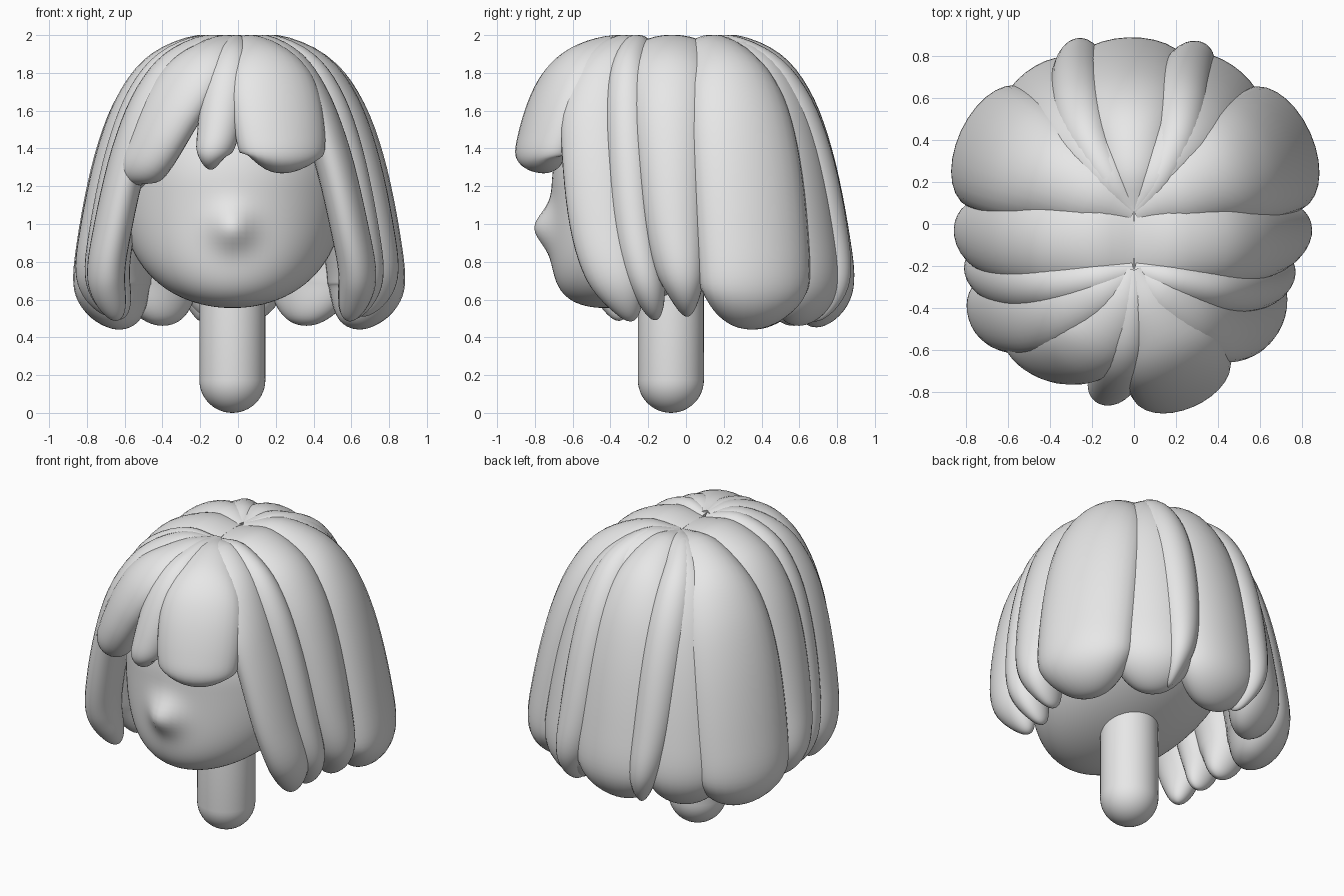
import bpy, bmesh
from math import sin, cos, pi, radians, exp, sqrt
from mathutils import Vector

cube = bpy.data.objects.get("Cube")
if cube:
    bpy.data.objects.remove(cube, do_unlink=True)

grey = bpy.data.materials.new("plain grey")
grey.use_nodes = True
grey.diffuse_color = (0.8, 0.8, 0.8, 1)
grey.node_tree.nodes["Principled BSDF"].inputs["Base Color"].default_value = (0.8, 0.8, 0.8, 1)


def finish(name, bm):
    bmesh.ops.recalc_face_normals(bm, faces=bm.faces)
    mesh = bpy.data.meshes.new(name)
    bm.to_mesh(mesh)
    bm.free()
    obj = bpy.data.objects.new(name, mesh)
    mesh.materials.append(grey)
    bpy.context.collection.objects.link(obj)
    bpy.ops.object.select_all(action='DESELECT')
    obj.select_set(True)
    bpy.context.view_layer.objects.active = obj
    bpy.ops.object.shade_smooth_by_angle(angle=radians(50))


# Head: sphere with full cheeks, a forward jaw and a soft nose bump
bm = bmesh.new()
bmesh.ops.create_uvsphere(bm, u_segments=96, v_segments=64, radius=1)
for v in bm.verts:
    n = v.co.copy()
    low = min(n.z, 0) ** 2
    cheek = 0.6 * (1 + 0.12 * low)
    v.co = Vector((-0.03 + cheek * n.x, -0.05 + 0.66 * n.y - 0.37 * low, 1.2 + 0.645 * n.z))
    if n.y < 0:
        v.co.y -= 0.09 * exp(-((v.co.x + 0.03) ** 2 + (v.co.z - 0.98) ** 2) / 0.012)
finish("head", bm)

# Neck: capsule
bm = bmesh.new()
bmesh.ops.create_uvsphere(bm, u_segments=48, v_segments=24, radius=0.175)
for v in bm.verts:
    v.co += Vector((-0.03, -0.08, 0.85 if v.co.z > 0.001 else 0.175))
finish("neck", bm)

# Shared outline of every lock: distance from the crown, height
OUTLINE = [Vector(p) for p in ((0, 1.97), (0.22, 2.0), (0.47, 1.9), (0.64, 1.7),
                               (0.76, 1.4), (0.85, 1.0), (0.88, 0.7), (0.8, 0.45))]


def outline(t):
    """Smooth curve through the outline points."""
    last = len(OUTLINE) - 1
    i = min(int(t * last), last - 1)
    f = t * last - i
    b, c = OUTLINE[i], OUTLINE[i + 1]
    a = OUTLINE[i - 1] if i else b * 2 - c
    d = OUTLINE[i + 2] if i + 2 <= last else c * 2 - b
    return (b * 2 + (c - a) * f + (a * 2 - b * 5 + c * 4 - d) * f ** 2
            + (b * 3 - a - c * 3 + d) * f ** 3) / 2


def blend(three, t):
    """Quadratic through start, middle and end values."""
    a, b, c = three
    return a * (1 - t) * (1 - 2 * t) + 4 * b * t * (1 - t) + c * t * (2 * t - 1)


def lock(name, crown, turn, width, thick, reach, bottom, flat=False, facing=None,
         steps=44, sides=28):
    low = bottom - 0.04 if flat else bottom

    def point(t):
        r, z = outline(t)
        a = radians(blend(turn, t))
        r *= reach / 0.88
        return Vector((r * cos(a), crown + r * sin(a), 2 - (2 - z) * (2 - low) / 1.55))

    bm = bmesh.new()
    rings = []
    for k in range(steps + 1):
        t = sin(pi / 2 * k / steps)
        a = blend(turn, t)
        if facing is not None:
            a += (facing - a) * min(1, 2 * t)
        a = radians(a)
        tangent = (point(min(t + 0.01, 1)) - point(max(t - 0.01, 0))).normalized()
        side = Vector((-sin(a), cos(a), 0))
        side = (side - tangent * side.dot(tangent)).normalized()
        out = tangent.cross(side)
        tip = sqrt(max(1 - (max(t - 0.8, 0) / 0.2) ** 3, 0.002))
        root = min(1, 0.5 + 2 * t)
        w = max(blend(width, t), 0.02) * tip
        h = thick * tip * root
        centre = point(t) - out * thick * root
        rings.append([bm.verts.new(centre + side * w * cos(2 * pi * s / sides)
                                   + out * h * sin(2 * pi * s / sides)) for s in range(sides)])
    for p, q in zip(rings, rings[1:]):
        for s in range(sides):
            e = (s + 1) % sides
            bm.faces.new((p[s], p[e], q[e], q[s]))
    bm.faces.new(rings[0])
    bm.faces.new(rings[-1])
    if flat:
        cut = bmesh.ops.bisect_plane(bm, geom=bm.verts[:] + bm.edges[:] + bm.faces[:],
                                     plane_co=(0, 0, bottom), plane_no=(0, 0, -1),
                                     clear_outer=True)
        bmesh.ops.holes_fill(bm, edges=[g for g in cut["geom_cut"]
                                        if isinstance(g, bmesh.types.BMEdge)])
    finish(name, bm)


# Side locks, running over the top of the head
MID, BACK, FRONT = -0.07, 0.06, -0.22
lock("side_lock_right", MID, (0, -1, 7), (0.2, 0.2, 0.08), 0.14, 0.85, 0.47)
lock("side_lock_left", MID, (180, 181, 173), (0.2, 0.21, 0.1), 0.14, 0.86, 0.47)

# Back locks: broad ones with cut ends, and two raised narrow ones
lock("back_lock_right", BACK, (24, 24, 24), (0.1, 0.3, 0.28), 0.18, 0.92, 0.43, True)
lock("back_lock_left", BACK, (155, 155, 155), (0.1, 0.3, 0.28), 0.18, 0.91, 0.43, True)
lock("back_inner_right", BACK, (56, 56, 56), (0.06, 0.23, 0.24), 0.15, 0.84, 0.46, True)
lock("back_inner_left", BACK, (128, 128, 128), (0.06, 0.22, 0.24), 0.15, 0.84, 0.46, True)
lock("back_lock_centre", BACK, (92, 92, 92), (0.08, 0.26, 0.27), 0.16, 0.83, 0.45, True)
lock("back_curl_right", BACK, (44, 67, 64), (0.05, 0.13, 0.06), 0.12, 0.87, 0.45)
lock("back_curl_left", BACK, (132, 117, 106), (0.05, 0.13, 0.06), 0.12, 0.87, 0.45)

# Front side locks, turned to face sideways and sweeping backwards to their tips
lock("front_lock_right", FRONT, (-42, -27, -6), (0.06, 0.18, 0.1), 0.1, 0.75, 0.46, facing=-6)
lock("front_rear_right", FRONT, (-14, -10, 6), (0.06, 0.12, 0.08), 0.12, 0.77, 0.46)
lock("front_lock_left", FRONT, (-142, -158, -169), (0.06, 0.17, 0.1), 0.1, 0.82, 0.46,
     facing=-172)
lock("front_rear_left", FRONT, (-166, -173, -186), (0.06, 0.13, 0.08), 0.12, 0.81, 0.46)

# Fringe
lock("fringe_wide", FRONT, (-66, -66, -67), (0.06, 0.25, 0.18), 0.13, 0.71, 1.26, True)
lock("fringe_curl", FRONT, (-92, -98, -106), (0.04, 0.12, 0.06), 0.1, 0.66, 1.25)
lock("fringe_swept", FRONT, (-110, -128, -161), (0.06, 0.2, 0.06), 0.12, 0.72, 1.14)
